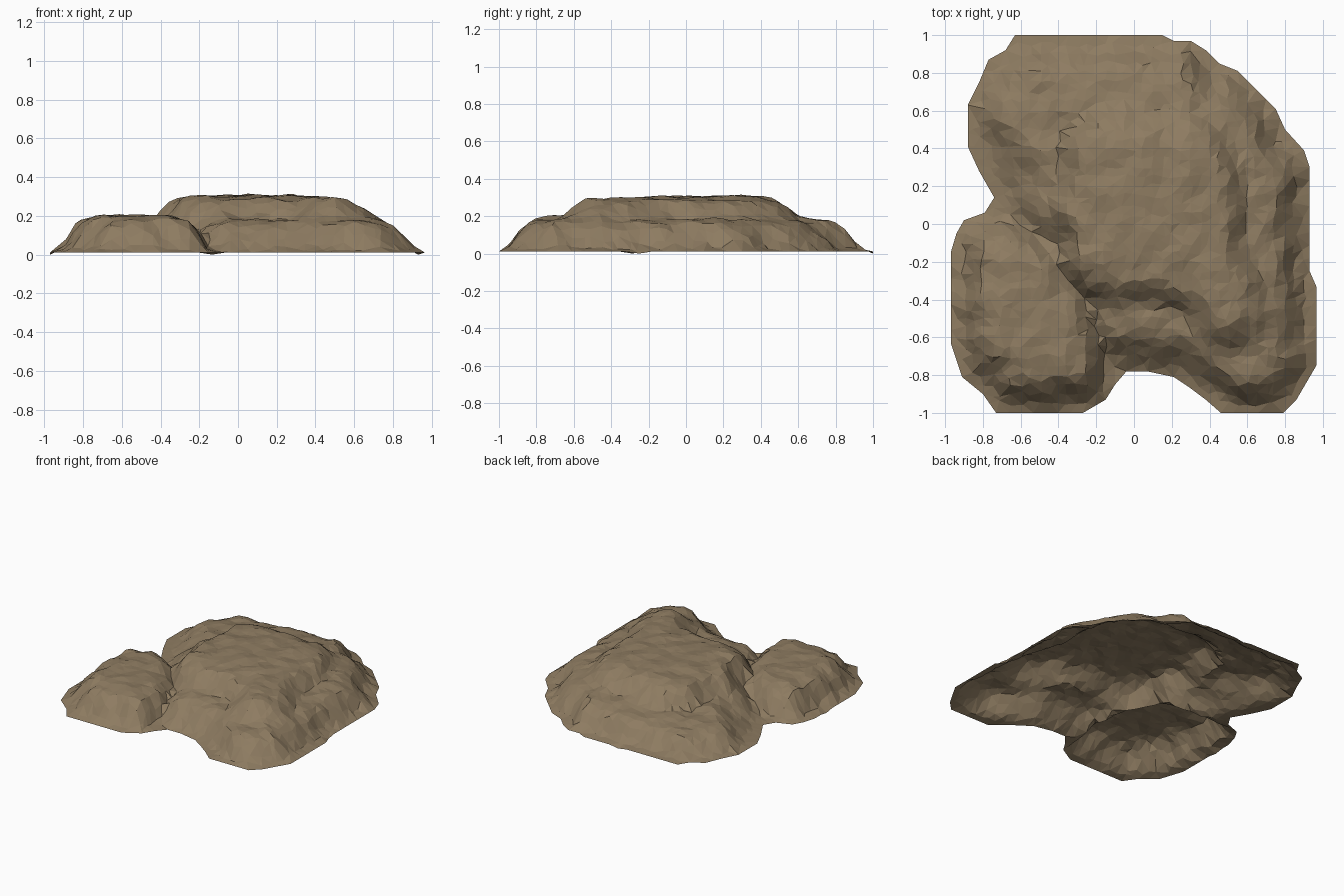
import bpy, random
from mathutils import Vector, noise
from mathutils.geometry import delaunay_2d_cdt, intersect_point_line

if "Cube" in bpy.data.objects:
    bpy.data.objects.remove(bpy.data.objects["Cube"])

random.seed(4)

# Footprint of the whole rock
OUTLINE = [(-.63, 1), (.15, 1), (.21, .97), (.30, .97), (.38, .92), (.45, .85), (.55, .81),
           (.75, .61), (.80, .50), (.90, .39), (.93, .30), (.93, -.25), (.965, -.33),
           (.965, -.75), (.86, -.93), (.79, -1), (.46, -1), (.38, -.93), (.30, -.87),
           (.21, -.81), (.07, -.78), (-.04, -.78), (-.10, -.85), (-.15, -.93), (-.27, -1),
           (-.73, -1), (-.80, -.90), (-.91, -.81), (-.97, -.63), (-.97, -.15), (-.94, -.05),
           (-.90, .02), (-.79, .06), (-.74, .14), (-.82, .28), (-.88, .41), (-.88, .63),
           (-.82, .75), (-.77, .87), (-.68, .92)]
# Three overlapping masses: main body, front-left lobe, upper tier
MAIN = OUTLINE[:22] + [(-.20, -.76), (-.34, -.52), (-.52, -.29), (-.66, -.07)] + OUTLINE[33:]
LOBE = OUTLINE[22:33] + [(-.50, .06), (-.30, -.10), (-.12, -.40), (-.08, -.62)]
UPPER = [(-.40, -.27), (-.25, -.41), (.25, -.45), (.36, -.62), (.50, -.68), (.68, -.65),
         (.73, -.45), (.62, -.15), (.58, .20), (.54, .45), (.35, .60), (-.18, .62),
         (-.38, .48), (-.44, .05)]

BANK = [(0, .05), (.06, .15), (.115, .52), (.17, .85), (.25, 1), (9, 1)]
STEP = [(0, 0), (.05, .4), (.11, .85), (.17, .97), (.35, 1.07), (9, 1.07)]


def clamp(t):
    return min(1, max(0, t))


def inside_distance(x, y, poly):
    """Distance to the edge of a polygon, 0 when outside."""
    p, best, inside = Vector((x, y)), 9, False
    for (ax, ay), (bx, by) in zip(poly, poly[1:] + poly[:1]):
        a, b = Vector((ax, ay)), Vector((bx, by))
        q, t = intersect_point_line(p, a, b)
        best = min(best, (p - a.lerp(b, clamp(t))).length)
        if (ay > y) != (by > y) and x < (bx - ax) * (y - ay) / (by - ay) + ax:
            inside = not inside
    return best if inside else 0


def ramp(d, table):
    for (d0, v0), (d1, v1) in zip(table, table[1:]):
        if d <= d1:
            return v0 + (v1 - v0) * (d - d0) / (d1 - d0)
    return table[-1][1]


def height(x, y):
    wob = .045 * noise.noise(Vector((x * 6, y * 6, 1)))

    def dist(poly):
        d = inside_distance(x, y, poly)
        return max(0, d + wob * min(1, d / .06))
    # the left flank climbs more gently and the back-left terrace lies lower
    gentle = 1 - .3 * clamp((-.25 - x) / .2) * clamp((.55 - y) / .2)
    terrace = .18 - .04 * clamp((y - x - .5) / .7)
    main = terrace * ramp(dist(MAIN) * gentle, BANK)
    lobe = .20 * ramp(dist(LOBE), BANK)
    upper = (.295 - terrace) * ramp(dist(UPPER), STEP)
    z = max(main + upper, lobe)
    rough = .02 * noise.noise(Vector((x * 9, y * 9, 5))) - .002
    return max(0.006, z + rough * min(1, z / .1) + .003)


# Outline points, split into short pieces
points = []
for a, b in zip(OUTLINE, OUTLINE[1:] + OUTLINE[:1]):
    a, b = Vector(a), Vector(b)
    n = max(1, round((b - a).length / .07))
    points += [a.lerp(b, i / n) for i in range(n)]
rim = len(points)

# Jittered interior points
step = .05
for i in range(-20, 21):
    for j in range(-20, 21):
        x = i * step + random.uniform(-.016, .016)
        y = j * step + random.uniform(-.016, .016)
        if inside_distance(x, y, OUTLINE) > .025:
            points.append(Vector((x, y)))

# Triangulated rock shell, open underneath
verts, _, faces, *_ = delaunay_2d_cdt(points, [], [list(range(rim))], 1, 1e-5)
coords = []
for v in verts:
    on_rim = inside_distance(v.x, v.y, OUTLINE) < .004
    rim_z = 0 if random.random() < .06 else .011
    coords.append((v.x, v.y, rim_z if on_rim else height(v.x, v.y)))
mesh = bpy.data.meshes.new("rock_mound")
mesh.from_pydata(coords, [], [f if (verts[f[1]] - verts[f[0]]).cross(verts[f[2]] - verts[f[0]]) > 0
                              else f[::-1] for f in faces])
mesh.update()
rock = bpy.data.objects.new("rock_mound", mesh)
bpy.context.collection.objects.link(rock)

stone = bpy.data.materials.new("brown stone")
stone.diffuse_color = (.27, .20, .12, 1)
stone.use_nodes = True
stone.node_tree.nodes["Principled BSDF"].inputs["Base Color"].default_value = stone.diffuse_color
mesh.materials.append(stone)
